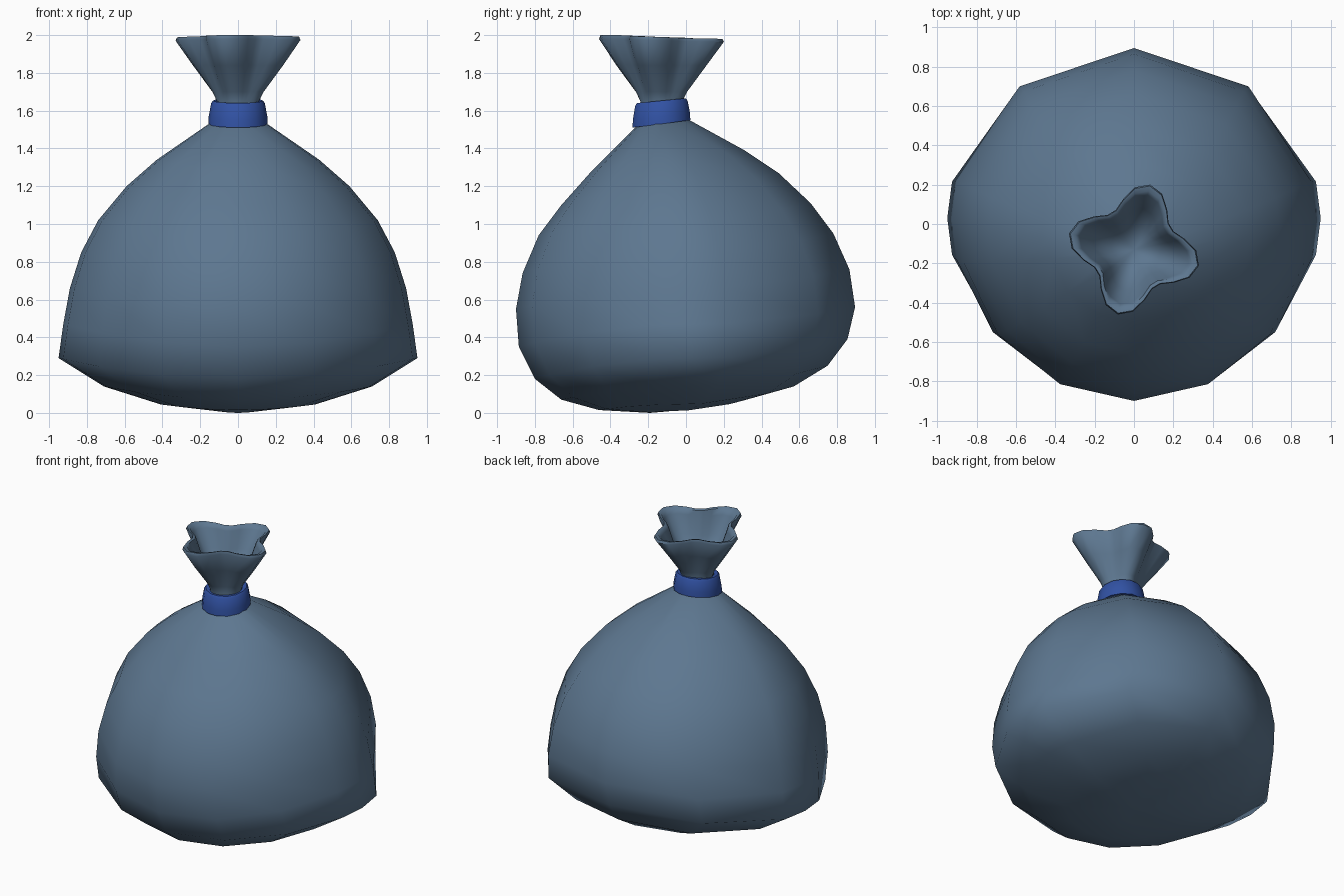
import bpy, bmesh, math
from math import sin, cos, pi, radians

if "Cube" in bpy.data.objects:
    bpy.data.objects.remove(bpy.data.objects["Cube"])


def material(name, rgb):
    m = bpy.data.materials.new(name)
    m.diffuse_color = (*rgb, 1)
    m.use_nodes = True
    m.node_tree.nodes["Principled BSDF"].inputs["Base Color"].default_value = m.diffuse_color
    return m


SACK = material("slate blue cloth", (0.11, 0.185, 0.28))
BAND = material("royal blue tie", (0.031, 0.084, 0.37))


def loft(name, rings, mat, angle, cap_start=None, cap_end=None, closed=False):
    """Skin a list of point rings; optional centre points close the ends."""
    bm = bmesh.new()
    vs = [[bm.verts.new(p) for p in r] for r in rings]
    n = len(vs[0])
    pairs = list(zip(vs, vs[1:])) + ([(vs[-1], vs[0])] if closed else [])
    for a, b in pairs:
        for i in range(n):
            j = (i + 1) % n
            bm.faces.new((a[i], a[j], b[j], b[i]))
    for ring, c in ((vs[0], cap_start), (vs[-1], cap_end)):
        if c:
            v = bm.verts.new(c)
            for i in range(n):
                bm.faces.new((ring[i], ring[(i + 1) % n], v))
    bmesh.ops.recalc_face_normals(bm, faces=bm.faces)
    me = bpy.data.meshes.new(name)
    bm.to_mesh(me)
    bm.free()
    me.materials.append(mat)
    ob = bpy.data.objects.new(name, me)
    bpy.context.collection.objects.link(ob)
    bpy.ops.object.select_all(action='DESELECT')
    ob.select_set(True)
    bpy.context.view_layer.objects.active = ob
    bpy.ops.object.shade_smooth_by_angle(angle=radians(angle))
    return ob


# Sack body: each row is side seam (x, y, z), front (y, z), back (y, z)
ROWS = [
    (.14, -.13, 1.54, -.27, 1.51, .0, 1.56),
    (.43, -.08, 1.34, -.50, 1.28, .31, 1.39),
    (.59, -.05, 1.20, -.66, 1.10, .49, 1.27),
    (.74, -.02, 1.02, -.78, .94, .66, 1.11),
    (.83, .00, .85, -.865, .74, .78, .95),
    (.89, .01, .66, -.90, .55, .865, .76),
    (.925, .02, .47, -.885, .35, .895, .56),
    (.95, .03, .29, -.80, .18, .855, .39),
    (.71, .00, .14, -.66, .07, .75, .25),
    (.41, -.05, .045, -.46, .015, .57, .14),
    (.11, -.08, .01, -.19, .0, .32, .07),
]
ANGLES = [0, 13, 51, 90, 129, 167, 180, 193, 219, 245, 270, 295, 321, 347]


def body_ring(row):
    x, ys, zs, yf, zf, yb, zb = row
    pts = []
    for d in ANGLES:
        c, s = cos(radians(d)), abs(sin(radians(d)))
        y, z = (yb, zb) if d < 180 else (yf, zf)
        pts.append((x * c, ys + (y - ys) * s, zs + (z - zs) * s * s))
    return pts


loft("sack_body", [body_ring(r) for r in ROWS], SACK, 75,
     cap_start=(0, -.13, 1.56), cap_end=(0, -.05, .012))

# Tie band: a tilted, tapered ring around the neck
CY = -.13


def band_ring(r, z, tilt, n=14):
    return [(r * cos(2 * pi * i / n), CY + r * sin(2 * pi * i / n),
             z + tilt * sin(2 * pi * i / n)) for i in range(n)]


loft("tie_band", [band_ring(.11, 1.535, .02), band_ring(.157, 1.53, .02),
                  band_ring(.155, 1.57, .018), band_ring(.142, 1.64, .013),
                  band_ring(.132, 1.653, .013), band_ring(.105, 1.65, .013)],
     BAND, 50, closed=True)


# Gathered mouth: four-lobed flare, outside then inside
def mouth_ring(r, z, wave, tilt=0, n=28):
    pts = []
    for i in range(n):
        a = 2 * pi * i / n + radians(76)
        q = r * (1 + wave * cos(4 * a - radians(304)))
        pts.append((q * cos(a), CY + q * sin(a), z + tilt * sin(a)))
    return pts


loft("gathered_mouth", [
    mouth_ring(.11, 1.55, .0), mouth_ring(.108, 1.65, .06),
    mouth_ring(.125, 1.70, .12), mouth_ring(.205, 1.84, .2),
    mouth_ring(.278, 1.972, .225, -.008), mouth_ring(.272, 1.99, .225, -.01),
    mouth_ring(.25, 1.985, .225, -.01), mouth_ring(.235, 1.955, .22),
    mouth_ring(.18, 1.84, .18), mouth_ring(.11, 1.73, .1)],
    SACK, 55, cap_start=(0, CY, 1.55), cap_end=(0, CY, 1.69))
